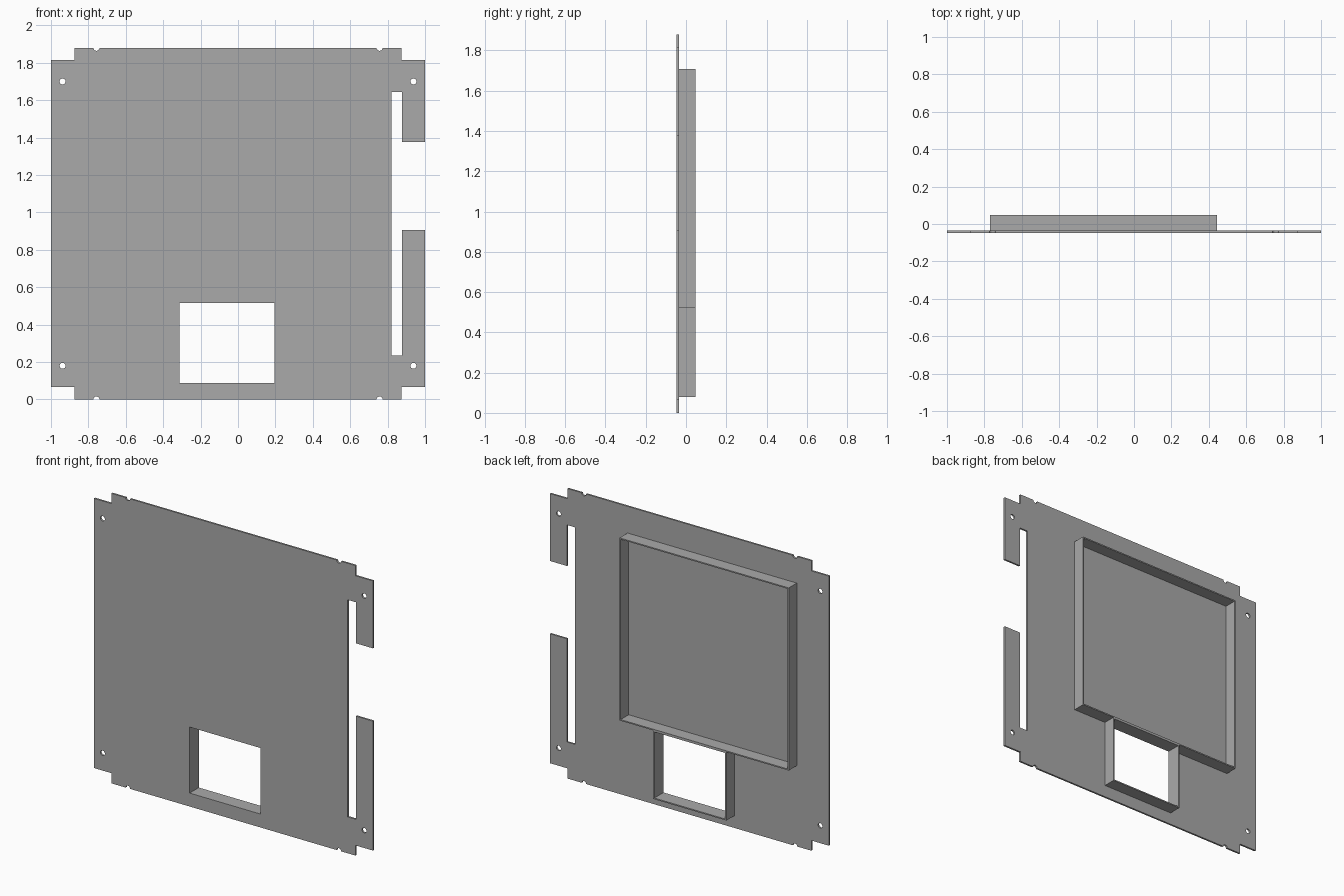
import bpy
import math

old = bpy.data.objects.get("Cube")
if old:
    bpy.data.objects.remove(old, do_unlink=True)

grey = bpy.data.materials.new("sheet metal grey")
grey.use_nodes = True
colour = (0.4, 0.4, 0.4, 1)
grey.diffuse_color = colour
grey.node_tree.nodes["Principled BSDF"].inputs["Base Color"].default_value = colour

FRONT, BACK, SHEET = -0.047, 0.047, 0.012
HEIGHT = 1.88


def arc(cx, cz, r, start, end, n):
    """Points on an arc, angles in degrees."""
    angles = [math.radians(start + (end - start) * i / n) for i in range(n + 1)]
    return [(cx + r * math.cos(a), cz + r * math.sin(a)) for a in angles]


def rect(x0, x1, z0, z1):
    return [(x0, z0), (x1, z0), (x1, z1), (x0, z1)]


def sheet(name, loops, y0, y1):
    """Upright slab from an outline and its openings, given as x, z loops."""
    curve = bpy.data.curves.new(name + " outline", 'CURVE')
    curve.dimensions = '2D'
    curve.fill_mode = 'BOTH'
    curve.extrude = (y1 - y0) / 2
    for loop in loops:
        spline = curve.splines.new('POLY')
        spline.points.add(len(loop) - 1)
        for point, (x, z) in zip(spline.points, loop):
            point.co = (x, z, 0, 1)
        spline.use_cyclic_u = True
    helper = bpy.data.objects.new(name + " helper", curve)
    bpy.context.collection.objects.link(helper)
    bpy.context.view_layer.update()
    graph = bpy.context.evaluated_depsgraph_get()
    mesh = bpy.data.meshes.new_from_object(helper.evaluated_get(graph))
    bpy.data.objects.remove(helper, do_unlink=True)
    mesh.name = name
    mesh.materials.clear()
    mesh.materials.append(grey)
    mesh.shade_flat()
    obj = bpy.data.objects.new(name, mesh)
    obj.rotation_euler.x = math.pi / 2
    obj.location.y = (y0 + y1) / 2
    bpy.context.collection.objects.link(obj)
    return obj


# Panel outline with stepped corners, edge nicks and an open slot on the left
STEP_X, STEP_Z, NICK_X, NICK_R = 0.875, 0.066, 0.757, 0.016
TOP = HEIGHT - STEP_Z
SLOT_X0, SLOT_X1 = 0.82, 0.878
outline = [(-1, STEP_Z), (-STEP_X, STEP_Z), (-STEP_X, 0)]
outline += arc(-NICK_X, 0, NICK_R, 180, 0, 10)
outline += arc(NICK_X, 0, NICK_R, 180, 0, 10)
outline += [(STEP_X, 0), (STEP_X, STEP_Z), (1, STEP_Z), (1, 0.905), (SLOT_X1, 0.905),
            (SLOT_X1, 0.236), (SLOT_X0, 0.236), (SLOT_X0, 1.643), (SLOT_X1, 1.643),
            (SLOT_X1, 1.377), (1, 1.377), (1, TOP), (STEP_X, TOP), (STEP_X, HEIGHT)]
outline += arc(NICK_X, HEIGHT, NICK_R, 0, -180, 10)
outline += arc(-NICK_X, HEIGHT, NICK_R, 0, -180, 10)
outline += [(-STEP_X, HEIGHT), (-STEP_X, TOP), (-1, TOP)]

# Screw holes and window opening
holes = [arc(x, z, 0.016, 0, 345, 23) for x in (-0.938, 0.938) for z in (0.18, 1.7)]
window = rect(-0.314, 0.194, 0.087, 0.515)
sheet("panel", [outline, window] + holes, FRONT, FRONT + SHEET)

# Shallow walls behind the panel
WALL = 0.008
sheet("window_frame", [rect(-0.314 - WALL, 0.194 + WALL, 0.087 - WALL, 0.515 + WALL), window],
      FRONT + SHEET, BACK)
X0, X1, Z0, Z1 = -0.77, 0.444, 0.523, 1.707
sheet("large_frame", [rect(X0, X1, Z0, Z1), rect(X0 + WALL, X1 - WALL, Z0 + WALL, Z1 - WALL)],
      FRONT + SHEET, BACK)
